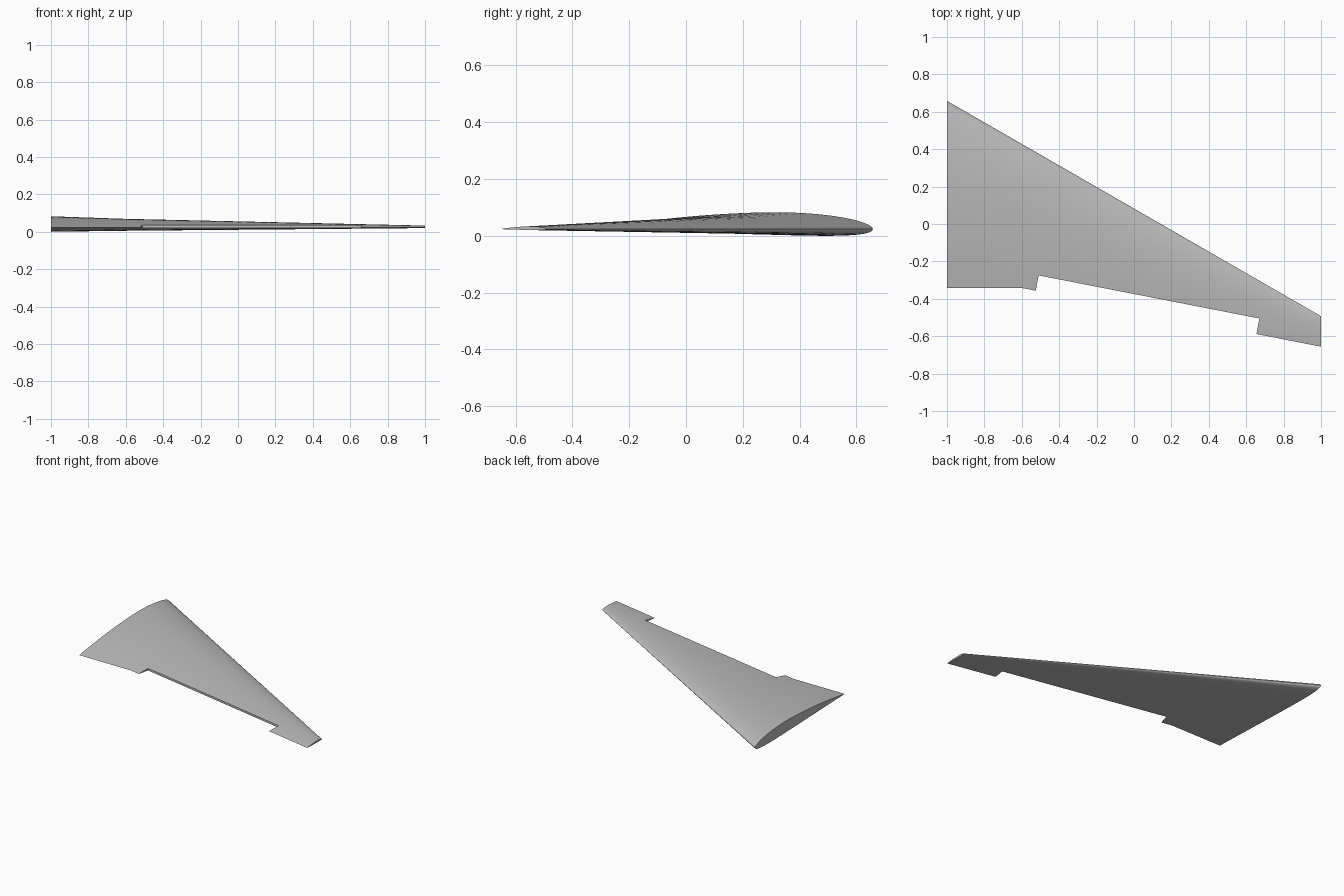
import bpy
import bmesh
import math

default = bpy.data.objects.get("Cube")
if default:
    bpy.data.objects.remove(default, do_unlink=True)

# Material
grey = bpy.data.materials.new("light grey")
grey.use_nodes = True
colour = (0.5, 0.5, 0.5, 1)
grey.diffuse_color = colour
grey.node_tree.nodes["Principled BSDF"].inputs["Base Color"].default_value = colour


def airfoil(steps=28, camber=0.02, peak=0.4, thickness=0.08):
    """Unit-chord cambered section as (chord, height) points, ordered as a loop."""
    def point(t, side):
        half = 5 * thickness * (0.2969 * math.sqrt(t) - 0.126 * t - 0.3516 * t**2
                                + 0.2843 * t**3 - 0.1036 * t**4)
        span = peak if t < peak else 1 - peak
        mid = camber * (1 - ((t - peak) / span) ** 2)
        return t, mid + side * half
    ts = [(1 - math.cos(math.pi * i / steps)) / 2 for i in range(steps + 1)]
    upper = [point(t, 1) for t in reversed(ts)]
    lower = [point(t, -1) for t in ts[1:-1]]
    return upper + lower


def loft(name, rings):
    """Closed solid skinned through rings of equal point count."""
    bm = bmesh.new()
    loops = [[bm.verts.new(p) for p in ring] for ring in rings]
    for a, b in zip(loops, loops[1:]):
        for i in range(len(a)):
            j = (i + 1) % len(a)
            bm.faces.new((a[i], a[j], b[j], b[i]))
    bm.faces.new(loops[0])
    bm.faces.new(list(reversed(loops[-1])))
    bmesh.ops.recalc_face_normals(bm, faces=bm.faces)
    mesh = bpy.data.meshes.new(name)
    bm.to_mesh(mesh)
    bm.free()
    mesh.materials.append(grey)
    obj = bpy.data.objects.new(name, mesh)
    bpy.context.collection.objects.link(obj)
    return obj


# Wing skin: root, trailing-edge kink and tip stations (x, leading y, trailing y)
stations = [(-1, 0.658, -0.342), (-0.6, 0.428, -0.342), (1, -0.493, -0.656)]
section = airfoil()
base = -min(h for _, h in section)
wing = loft("wing", [[(x, lead + (trail - lead) * t, base + (lead - trail) * h)
                      for t, h in section] for x, lead, trail in stations])

# Flap bay cut out of the trailing edge
bay = [(-0.54, -0.435), (-0.51, -0.275), (0.67, -0.505), (0.64, -0.667)]
cutter = loft("flap_bay_cutter", [[(x, y, z) for x, y in bay] for z in (-0.2, 0.2)])
cutter.hide_render = True
cut = wing.modifiers.new("flap_bay", "BOOLEAN")
cut.operation = "DIFFERENCE"
cut.solver = "EXACT"
cut.object = cutter
bpy.ops.object.select_all(action="DESELECT")
bpy.context.view_layer.objects.active = wing
wing.select_set(True)
bpy.ops.object.modifier_apply(modifier=cut.name)
bpy.data.objects.remove(cutter, do_unlink=True)

# Smooth skin with crisp ends, bay walls and trailing edge
bpy.ops.object.shade_smooth_by_angle(angle=math.radians(35))
